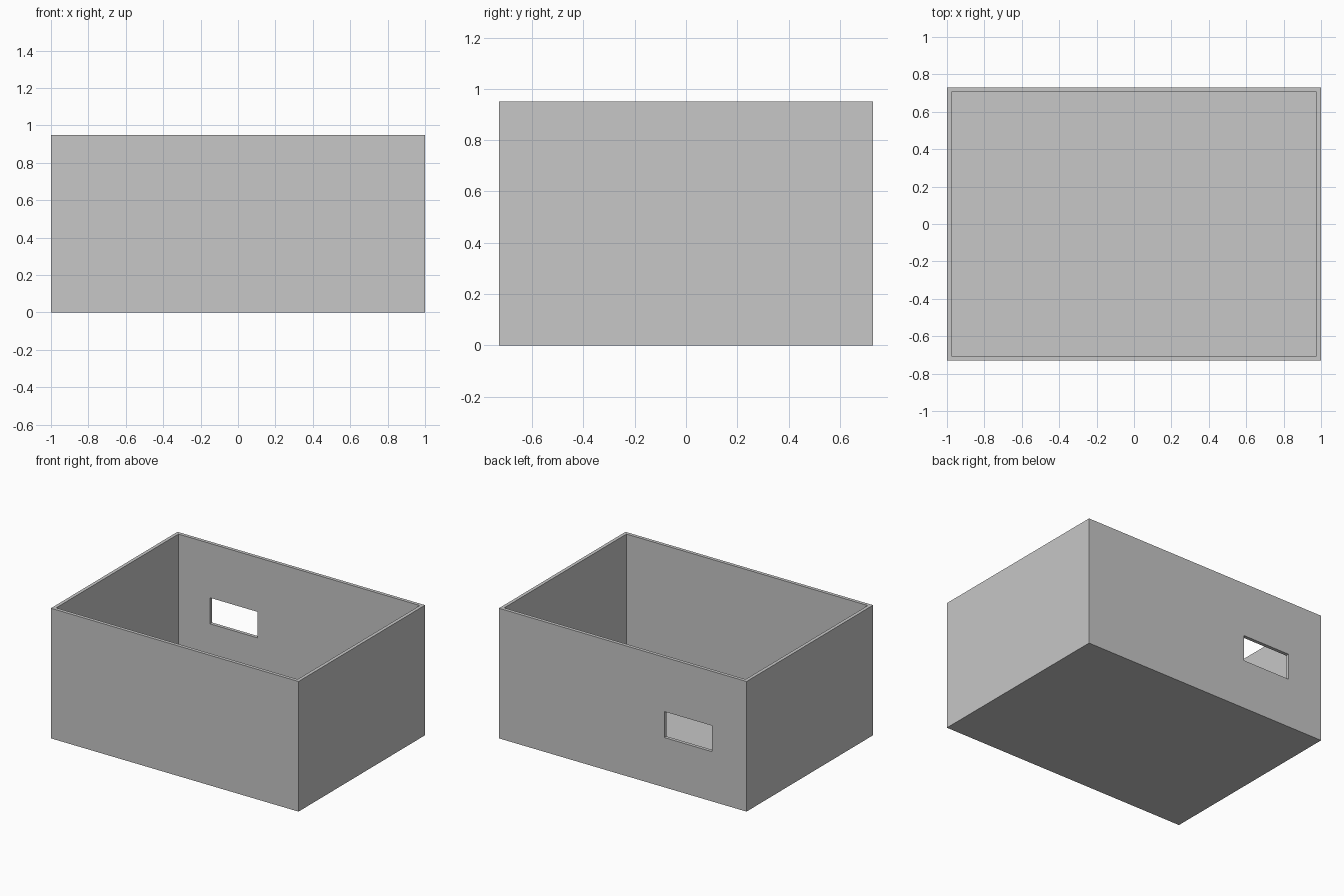
import bpy
from mathutils import Vector

cube = bpy.data.objects.get("Cube")
if cube:
    bpy.data.objects.remove(cube, do_unlink=True)

WIDTH, DEPTH, HEIGHT, WALL = 2.0, 1.46, 0.95, 0.025

# Plain grey for the whole box
grey = bpy.data.materials.new("light grey")
grey.use_nodes = True
colour = (0.57, 0.57, 0.57, 1)
grey.diffuse_color = colour
grey.node_tree.nodes["Principled BSDF"].inputs["Base Color"].default_value = colour


def block(name, low, high):
    """Axis-aligned box between two corners."""
    low, high = Vector(low), Vector(high)
    bpy.ops.mesh.primitive_cube_add(size=1, location=(low + high) / 2)
    ob = bpy.context.object
    ob.name = name
    ob.scale = high - low
    bpy.ops.object.transform_apply(location=False, rotation=False, scale=True)
    ob.data.materials.append(grey)
    return ob


def cut(target, cutter):
    """Subtract the cutter, then remove it."""
    mod = target.modifiers.new("cut", "BOOLEAN")
    mod.operation = "DIFFERENCE"
    mod.solver = "EXACT"
    mod.object = cutter
    bpy.context.view_layer.objects.active = target
    bpy.ops.object.modifier_apply(modifier=mod.name)
    bpy.data.objects.remove(cutter, do_unlink=True)


# Open-topped box with a floor
x, y = WIDTH / 2, DEPTH / 2
box = block("open_box", (-x, -y, 0), (x, y, HEIGHT))
cut(box, block("cavity_cutter", (WALL - x, WALL - y, WALL),
               (x - WALL, y - WALL, HEIGHT + 0.2)))

# Rectangular opening through the back wall
cut(box, block("opening_cutter", (-0.72, y - 0.1, 0.363), (-0.336, y + 0.1, 0.553)))
